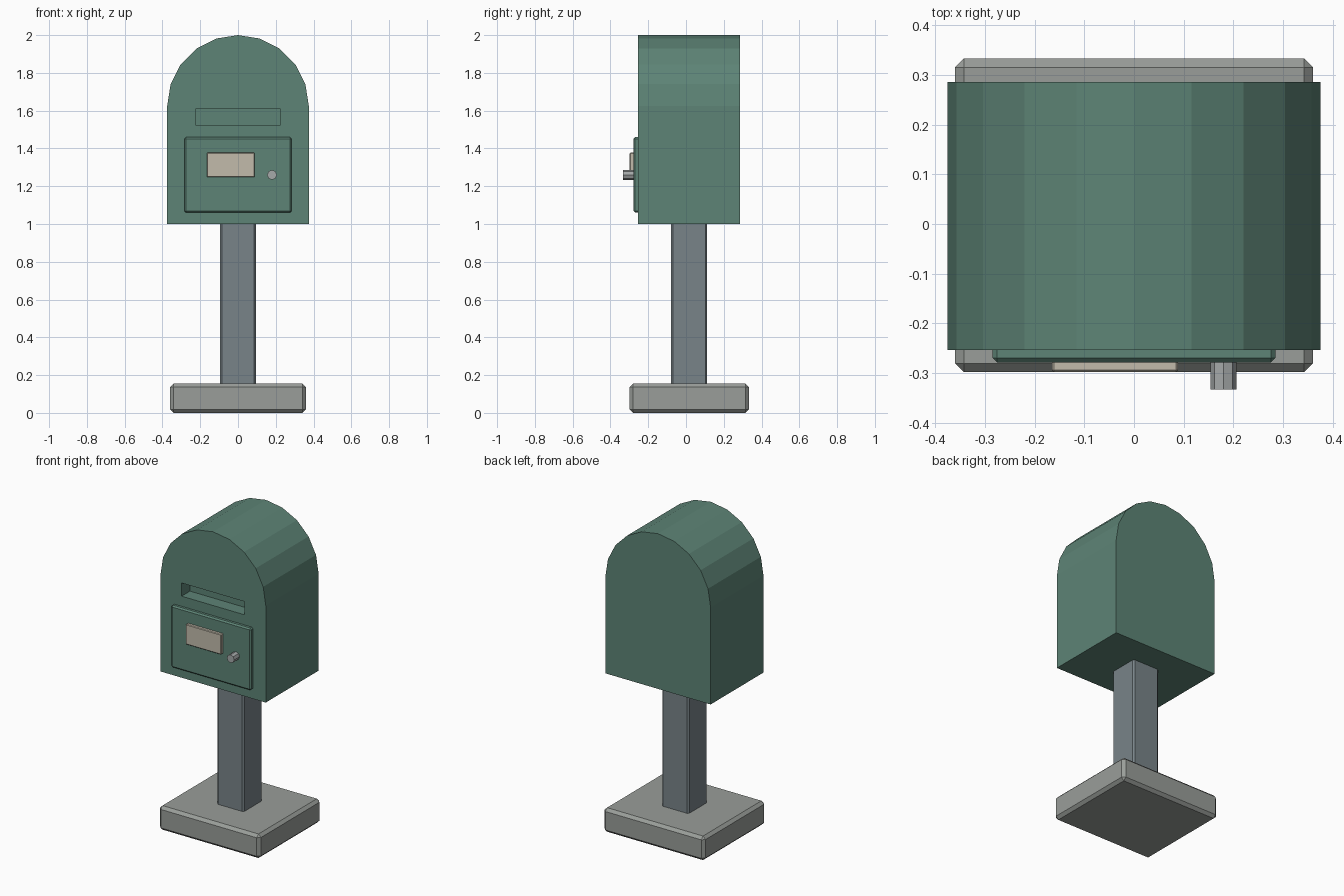
import bpy, bmesh, math

if "Cube" in bpy.data.objects:
    bpy.data.objects.remove(bpy.data.objects["Cube"])


def material(name, rgb):
    m = bpy.data.materials.new(name)
    m.diffuse_color = (*rgb, 1)
    m.use_nodes = True
    m.node_tree.nodes["Principled BSDF"].inputs["Base Color"].default_value = m.diffuse_color
    return m


GREEN = material("green_paint", (0.11, 0.23, 0.18))
STONE = material("concrete", (0.32, 0.34, 0.32))
STEEL = material("post_steel", (0.19, 0.23, 0.25))
METAL = material("knob_metal", (0.38, 0.40, 0.40))
CREAM = material("label_cream", (0.54, 0.50, 0.41))


def finish(name, bm, mat=None, bevel=0):
    bmesh.ops.recalc_face_normals(bm, faces=bm.faces)
    mesh = bpy.data.meshes.new(name)
    bm.to_mesh(mesh)
    bm.free()
    ob = bpy.data.objects.new(name, mesh)
    bpy.context.collection.objects.link(ob)
    if mat:
        mesh.materials.append(mat)
    if bevel:
        mod = ob.modifiers.new("edge_bevel", "BEVEL")
        mod.width, mod.segments = bevel, 1
    return ob


def box(name, xs, ys, zs, mat=None, bevel=0):
    bm = bmesh.new()
    bmesh.ops.create_cube(bm, size=1)
    for v in bm.verts:
        v.co = [(a + b) / 2 + c * (b - a) for c, (a, b) in zip(v.co, (xs, ys, zs))]
    return finish(name, bm, mat, bevel)


# Base slab and post
box("base_slab", (-0.36, 0.36), (-0.298, 0.333), (0, 0.155), STONE, 0.018)
box("post", (-0.096, 0.096), (-0.08, 0.112), (0.14, 1.01), STEEL, 0.01)

# Arched body: square bottom, ten-segment half-round top, extruded front to back
R, FRONT, BACK = 0.375, -0.253, 0.285
profile = [(-R, 1.0), (R, 1.0)]
for i in range(11):
    a = math.pi * i / 10
    profile.append((R * math.cos(a), 1.625 + R * math.sin(a)))
bm = bmesh.new()
face = bm.faces.new([bm.verts.new((x, FRONT, z)) for x, z in profile])
ext = bmesh.ops.extrude_face_region(bm, geom=[face], use_keep_orig=True)
for v in ext["geom"]:
    if isinstance(v, bmesh.types.BMVert):
        v.co.y = BACK
body = finish("body", bm, GREEN)

# Letter slot recessed into the front
cutter = box("slot_cutter", (-0.225, 0.225), (-0.35, FRONT + 0.085), (1.525, 1.61), GREEN)
cutter.hide_render = True
cutter.hide_set(True)
cut = body.modifiers.new("slot", "BOOLEAN")
cut.operation, cut.solver, cut.object = "DIFFERENCE", "EXACT", cutter
bpy.context.view_layer.objects.active = body
bpy.ops.object.modifier_apply(modifier=cut.name)
bpy.data.objects.remove(cutter)

# Door with label plate
box("door", (-0.284, 0.284), (-0.278, -0.243), (1.06, 1.46), GREEN, 0.009)
box("label_plate", (-0.165, 0.088), (-0.298, -0.27), (1.248, 1.378), CREAM, 0.004)

# Eight-sided knob
bm = bmesh.new()
bmesh.ops.create_cone(bm, cap_ends=True, segments=8, radius1=0.026, radius2=0.026, depth=0.06)
knob = finish("door_knob", bm, METAL)
knob.rotation_euler.x = math.pi / 2
knob.location = (0.18, -0.303, 1.26)
